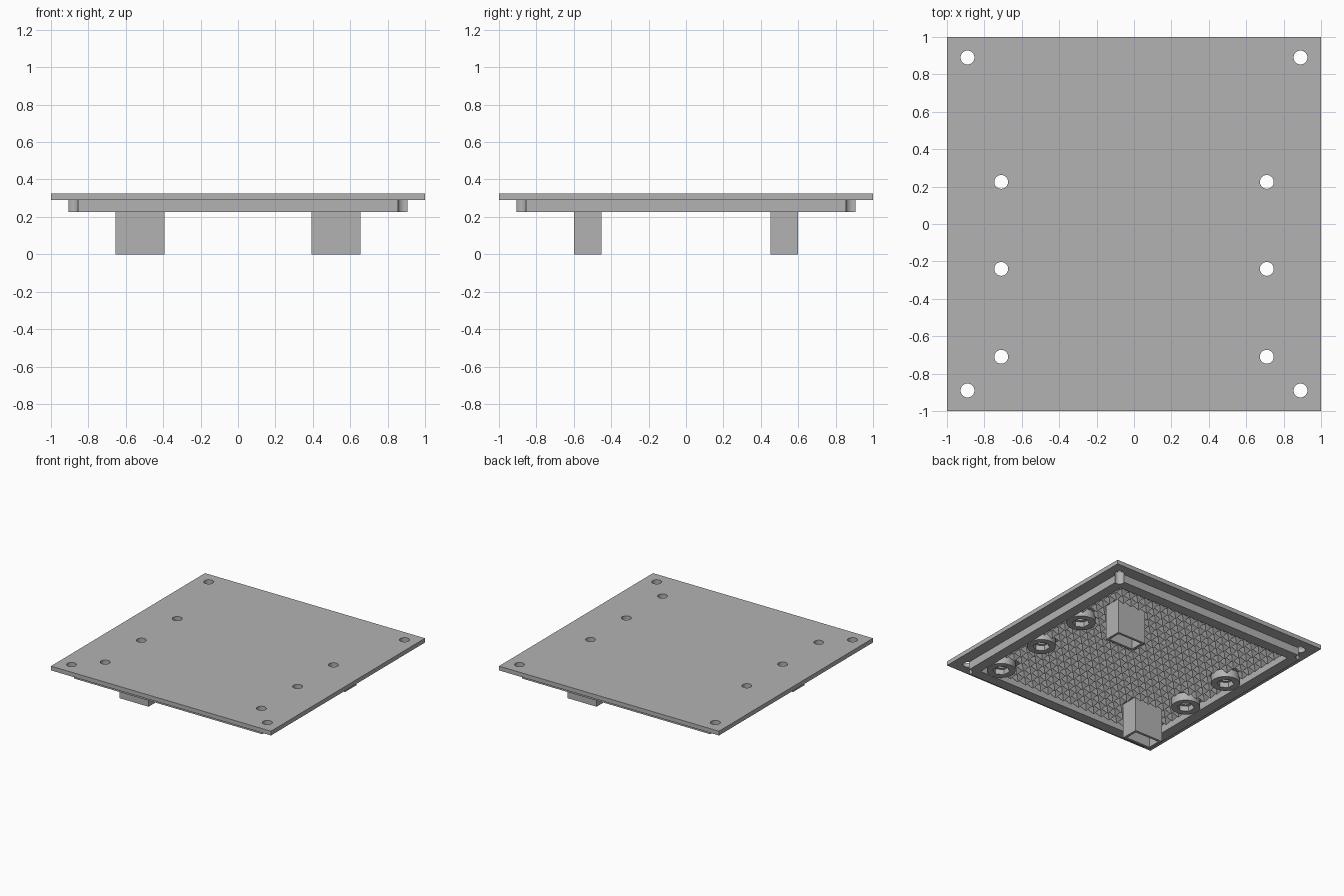
import bpy, bmesh
from math import radians, hypot
from mathutils import Matrix, Vector

cube = bpy.data.objects.get("Cube")
if cube:
    bpy.data.objects.remove(cube, do_unlink=True)

grey = bpy.data.materials.new("plain grey")
grey.use_nodes = True
GREY = (0.45, 0.45, 0.45, 1)
grey.diffuse_color = GREY
grey.node_tree.nodes["Principled BSDF"].inputs["Base Color"].default_value = GREY

# Heights of the main levels
RIM_Z, PLATE_Z, TOP_Z = 0.225, 0.29, 0.325
INNER, OUTER = 0.82, 0.905
corners = [(x, y) for x in (-0.89, 0.89) for y in (-0.89, 0.89)]
screws = [(x, y) for x in (-0.71, 0.71) for y in (0.225, -0.24, -0.71)]
sockets = [(0.525, 0.525), (-0.525, -0.525)]


def box(bm, x, y, sx, sy, z0, z1):
    m = Matrix.Translation((x, y, (z0 + z1) / 2)) @ Matrix.Diagonal((sx, sy, z1 - z0, 1))
    bmesh.ops.create_cube(bm, size=1, matrix=m)


def prism(bm, x, y, r, z0, z1, sides=32):
    bmesh.ops.create_cone(bm, cap_ends=True, segments=sides, radius1=r, radius2=r,
                          depth=z1 - z0, matrix=Matrix.Translation((x, y, (z0 + z1) / 2)))


def finish(name, bm):
    mesh = bpy.data.meshes.new(name)
    bm.to_mesh(mesh)
    bm.free()
    mesh.materials.append(grey)
    ob = bpy.data.objects.new(name, mesh)
    bpy.context.collection.objects.link(ob)
    return ob


def activate(ob):
    bpy.ops.object.select_all(action='DESELECT')
    ob.select_set(True)
    bpy.context.view_layer.objects.active = ob


def cut(ob, fill):
    """Subtract the solid drawn by fill(bm) from the object."""
    bm = bmesh.new()
    fill(bm)
    cutter = finish("cutter", bm)
    cutter.hide_render = True
    mod = ob.modifiers.new("cut", 'BOOLEAN')
    mod.operation, mod.solver, mod.object = 'DIFFERENCE', 'EXACT', cutter
    activate(ob)
    bpy.ops.object.modifier_apply(modifier=mod.name)
    bpy.data.objects.remove(cutter, do_unlink=True)


def holes(points):
    def fill(bm):
        for x, y in points:
            prism(bm, x, y, 0.037, 0.1, 0.5)
    return fill


def smooth(ob):
    activate(ob)
    bpy.ops.object.shade_smooth_by_angle(angle=radians(30))


# Top plate with all screw holes
bm = bmesh.new()
box(bm, 0, 0, 2, 2, PLATE_Z, TOP_Z)
plate = finish("top_plate", bm)
cut(plate, holes(corners + screws))
smooth(plate)

# Raised rim below the plate, its corners notched by the corner holes
bm = bmesh.new()
box(bm, 0, 0, 2 * OUTER, 2 * OUTER, RIM_Z, PLATE_Z)
rim = finish("rim", bm)
cut(rim, lambda b: box(b, 0, 0, 2 * INNER, 2 * INNER, 0.1, 0.5))
cut(rim, holes(corners))
smooth(rim)

# Screw bosses with hexagonal nut pockets
for i, (x, y) in enumerate(screws):
    bm = bmesh.new()
    prism(bm, x, y, 0.109, RIM_Z, PLATE_Z)
    boss = finish(f"screw_boss_{i + 1}", bm)
    cut(boss, lambda b: prism(b, x, y, 0.065, 0.1, 0.268, 6))
    cut(boss, holes([(x, y)]))
    smooth(boss)

# Hollow rectangular sockets, open at the bottom
for i, (x, y) in enumerate(sockets):
    bm = bmesh.new()
    box(bm, x, y, 0.262, 0.147, 0, PLATE_Z)
    socket = finish(f"socket_{i + 1}", bm)
    cut(socket, lambda b: box(b, x, y, 0.222, 0.107, -0.1, PLATE_Z - 0.02))

# Field of small pyramids on the underside, left out where bosses and sockets stand
bm = bmesh.new()
N = 22
cell = 2 * INNER / N
h = cell / 2
for i in range(N):
    for j in range(N):
        x, y = -INNER + (i + 0.5) * cell, -INNER + (j + 0.5) * cell
        if any(hypot(x - a, y - b) < 0.113 for a, b in screws):
            continue
        if any(abs(x - a) < 0.12 and abs(y - b) < 0.065 for a, b in sockets):
            continue
        tip = bm.verts.new((x, y, PLATE_Z - 0.052))
        ring = [bm.verts.new((x + dx * h, y + dy * h, PLATE_Z))
                for dx, dy in ((-1, -1), (1, -1), (1, 1), (-1, 1))]
        for k in range(4):
            bm.faces.new((tip, ring[(k + 1) % 4], ring[k]))
finish("pyramid_field", bm)
